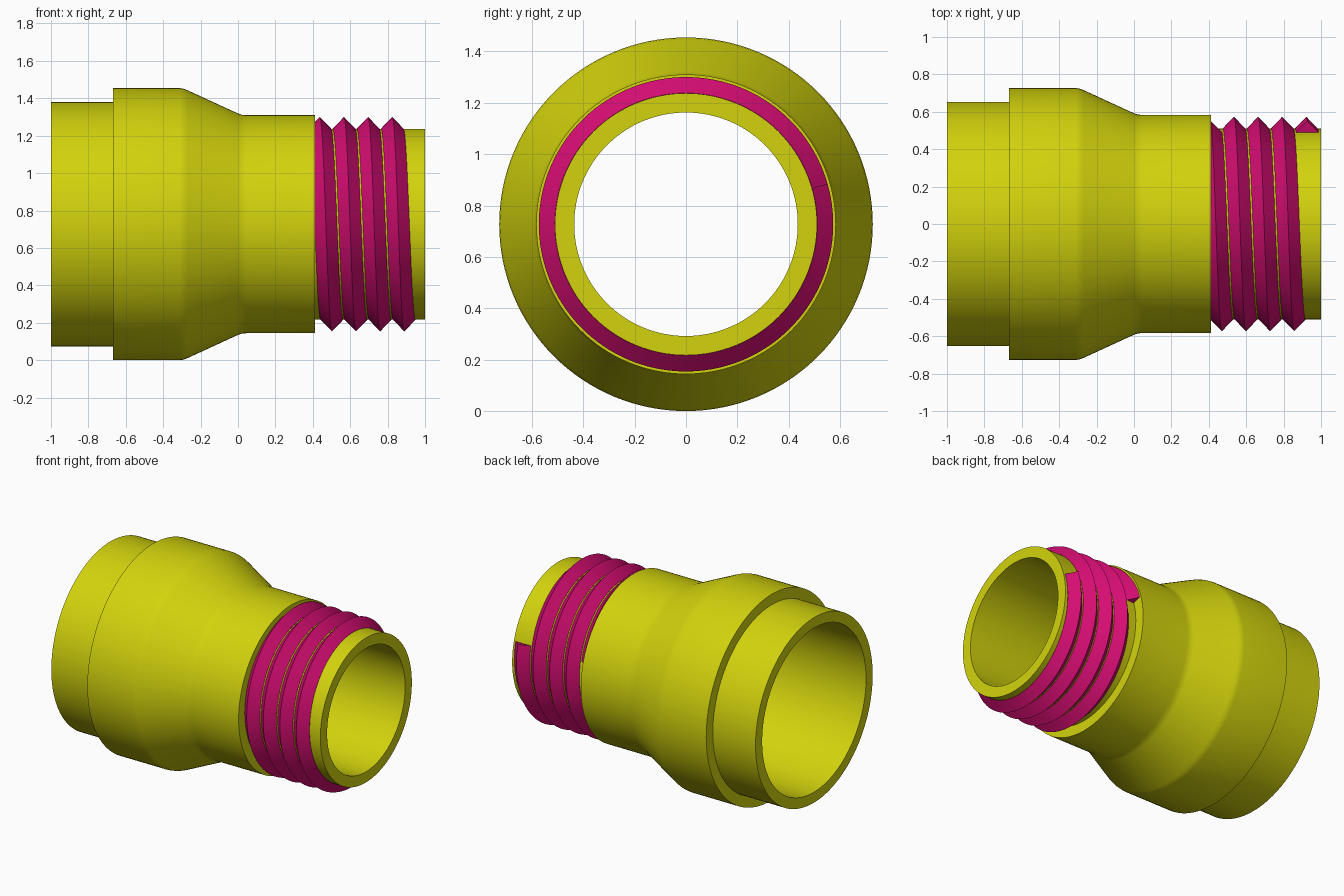
import bpy, bmesh, math

cube = bpy.data.objects.get("Cube")
if cube:
    bpy.data.objects.remove(cube, do_unlink=True)

AXIS_Z = 0.727      # height of the pipe axis
SEGMENTS = 128


def make_material(name, colour):
    mat = bpy.data.materials.new(name)
    mat.use_nodes = True
    mat.diffuse_color = colour
    mat.node_tree.nodes["Principled BSDF"].inputs["Base Color"].default_value = colour
    return mat


def sweep(name, rings, mat, closed):
    """Skin a list of equal closed cross-sections; cap the ends unless closed."""
    bm = bmesh.new()
    loops = [[bm.verts.new(p) for p in ring] for ring in rings]
    n = len(loops[0])
    pairs = list(zip(loops, loops[1:]))
    if closed:
        pairs.append((loops[-1], loops[0]))
    else:
        bm.faces.new(loops[0])
        bm.faces.new(loops[-1])
    for a, b in pairs:
        for i in range(n):
            j = (i + 1) % n
            bm.faces.new((a[i], a[j], b[j], b[i]))
    bmesh.ops.recalc_face_normals(bm, faces=bm.faces)
    mesh = bpy.data.meshes.new(name)
    bm.to_mesh(mesh)
    bm.free()
    mesh.materials.append(mat)
    obj = bpy.data.objects.new(name, mesh)
    bpy.context.collection.objects.link(obj)
    bpy.ops.object.select_all(action='DESELECT')
    obj.select_set(True)
    bpy.context.view_layer.objects.active = obj
    bpy.ops.object.shade_smooth_by_angle(angle=math.radians(30))
    return obj


def around(x, r, angle):
    """Point at radius r and angle about the pipe axis."""
    return (x, r * math.cos(angle), AXIS_Z + r * math.sin(angle))


yellow = make_material("yellow", (0.65, 0.65, 0.004, 1))
magenta = make_material("magenta", (0.67, 0.004, 0.17, 1))

# Hollow reducer body: outer profile (x, radius), then the bore back again
taper = [(-0.31, 0.727), (-0.29, 0.724), (-0.27, 0.716),
         (0.0, 0.592), (0.02, 0.585), (0.045, 0.583)]
outer = ([(-1.0, 0.653), (-0.667, 0.653), (-0.667, 0.727)] + taper
         + [(0.413, 0.583), (0.413, 0.51), (1.0, 0.51)])
WALL = 0.148
bore = [(1.0, 0.435)] + [(x, r - WALL) for x, r in reversed(taper)] + [(-1.0, 0.579)]
profile = outer + bore
rings = [[around(x, r, 2 * math.pi * s / SEGMENTS) for x, r in profile]
         for s in range(SEGMENTS)]
sweep("reducer_body", rings, yellow, True)

# Helical thread: a triangular ridge making four turns from the shoulder
PITCH, TURNS = 0.129, 4
START_X, START_ANGLE = 0.411, math.radians(16)
ridge = [(-0.06, 0.505), (-0.06, 0.511), (0.0, 0.573), (0.06, 0.511), (0.06, 0.505)]
rings = []
for s in range(TURNS * SEGMENTS + 1):
    turn = s / SEGMENTS
    angle = START_ANGLE + 2 * math.pi * turn
    rings.append([around(START_X + PITCH * turn + dx, r, angle) for dx, r in ridge])
sweep("screw_thread", rings, magenta, False)
